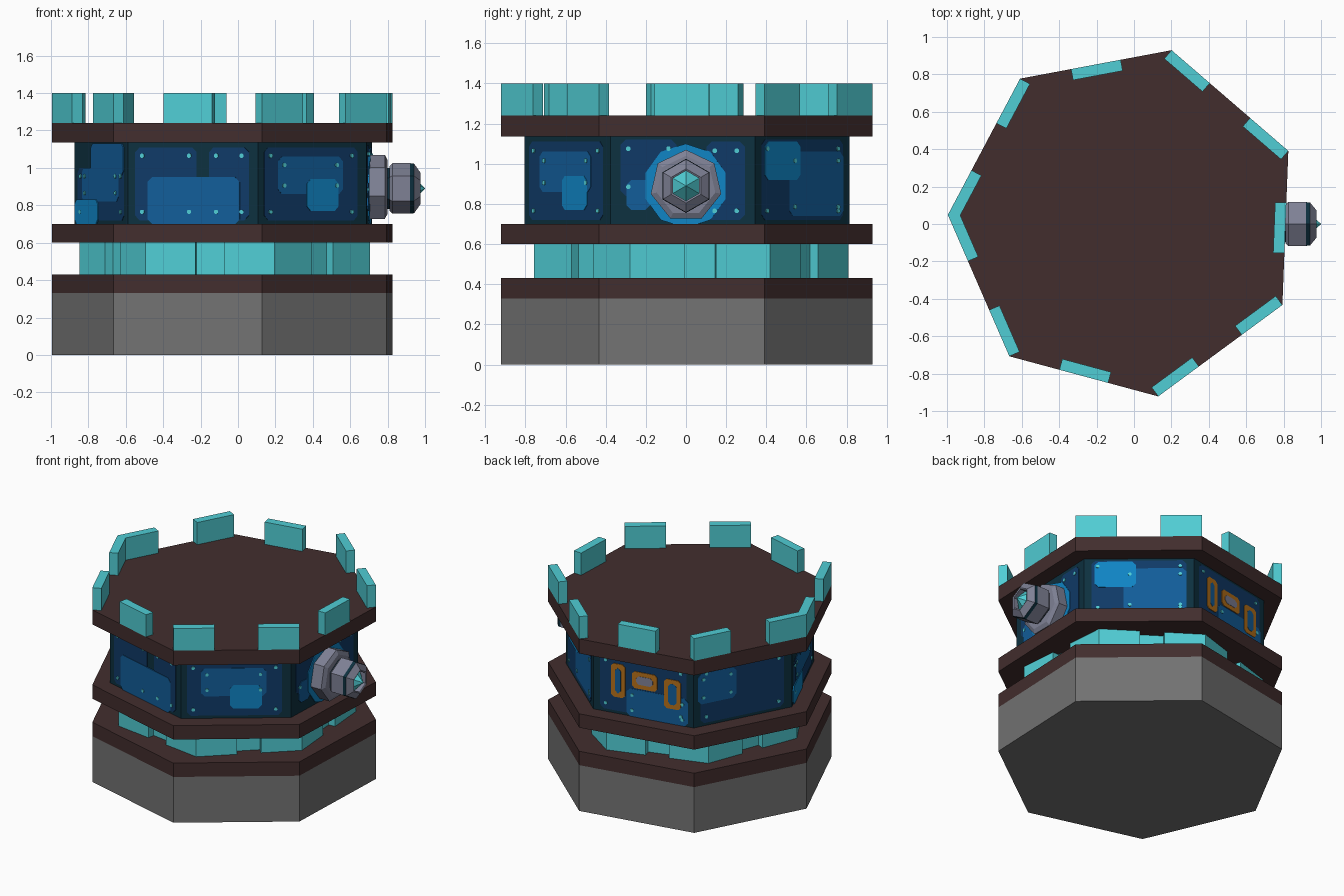
import bpy, bmesh, math
from mathutils import Matrix, Vector

if "Cube" in bpy.data.objects:
    bpy.data.objects.remove(bpy.data.objects["Cube"])


def material(name, r, g, b):
    m = bpy.data.materials.new(name)
    m.use_nodes = True
    m.diffuse_color = (r, g, b, 1)
    m.node_tree.nodes["Principled BSDF"].inputs["Base Color"].default_value = (r, g, b, 1)
    return m


TEAL = material("teal", .08, .61, .66)
BROWN = material("dark brown", .055, .027, .027)
STONE = material("stone grey", .17, .17, .17)
STEEL = material("steel", .21, .22, .30)
WALL = material("dark wall", .004, .03, .05)
NAVY = material("navy", .005, .042, .135)
BLUE = material("mid blue", .006, .11, .32)
BRIGHT = material("bright blue", .005, .23, .55)
ORANGE = material("orange", .46, .16, .01)

SIDES = 7
STEP = math.tau / SIDES
CENTRE = Vector((-.046, .012, 0))
START = math.radians(23.5)


def finish(name, bm, mats):
    bmesh.ops.recalc_face_normals(bm, faces=bm.faces)
    mesh = bpy.data.meshes.new(name)
    bm.to_mesh(mesh)
    bm.free()
    for m in mats:
        mesh.materials.append(m)
    ob = bpy.data.objects.new(name, mesh)
    bpy.context.collection.objects.link(ob)
    return ob


def add_prism(bm, points, low, high, matrix):
    """Extrude a flat outline between two depths."""
    rings = [[bm.verts.new(matrix @ Vector((x, y, d))) for x, y in points] for d in (low, high)]
    bm.faces.new(rings[0][::-1])
    bm.faces.new(rings[1])
    for i in range(len(points)):
        j = (i + 1) % len(points)
        bm.faces.new((rings[0][i], rings[0][j], rings[1][j], rings[1][i]))


def slab(name, radius, low, high, mat, start=START):
    bm = bmesh.new()
    pts = [(radius * math.cos(start + i * STEP), radius * math.sin(start + i * STEP))
           for i in range(SIDES)]
    add_prism(bm, pts, low, high, Matrix.Translation(CENTRE))
    return finish(name, bm, [mat])


def side_frame(i, radius, start=START):
    """Frame on side i: x along the wall, y up, z outwards."""
    a = start + (i + .5) * STEP
    out = Vector((math.cos(a), math.sin(a), 0))
    along = Vector((-out.y, out.x, 0))
    m = Matrix((along, (0, 0, 1), out)).transposed().to_4x4()
    m.translation = CENTRE + out * radius * math.cos(STEP / 2)
    return m


def rectangle(u0, u1, z0, z1, cut=0):
    if not cut:
        return [(u0, z0), (u1, z0), (u1, z1), (u0, z1)]
    return [(u0 + cut, z0), (u1 - cut, z0), (u1, z0 + cut), (u1, z1 - cut),
            (u1 - cut, z1), (u0 + cut, z1), (u0, z1 - cut), (u0, z0 + cut)]


def battlement(name, radius, z0, z1, length, layout, start=START):
    bm = bmesh.new()
    half = radius * math.sin(STEP / 2)
    for i, kind in enumerate(layout):
        starts = [-length / 2] if kind == 1 else [-half, half - length]
        for u in starts:
            add_prism(bm, rectangle(u, u + length, z0, z1), -.06, 0, side_frame(i, radius, start))
    return finish(name, bm, [TEAL])


# Stacked floors
slab("stone_base", .95, 0, .33, STONE)
slab("base_floor", .95, .33, .43, BROWN)
slab("middle_floor", .95, .60, .70, BROWN)
slab("tower_wall", .83, .70, 1.135, WALL)
slab("roof_floor", .95, 1.135, 1.24, BROWN)

# Lower ring turned slightly, with blocks at both ends of each side
TURNED = math.radians(-21.1)
slab("lower_core", .75, .43, .60, TEAL, TURNED)
battlement("lower_blocks", .805, .43, .60, .27, [2] * SIDES, TURNED)

# Roof battlements: one block or two on each side
battlement("roof_battlements", .95, 1.24, 1.40, .27, [2, 1, 2, 2, 1, 2, 1])

# Painted plates on each side: colour, u0, u1, z0, z1
PANELS = {
    0: [(NAVY, -.31, .31, .72, 1.12), (BLUE, -.10, .31, .74, 1.06), (BRIGHT, -.29, -.02, .92, 1.11)],
    1: [(NAVY, -.31, .31, .72, 1.12), (BLUE, -.12, .32, .70, .90)],
    2: [(NAVY, -.31, .30, .72, 1.12), (BLUE, -.33, -.05, .86, 1.08)],
    3: [(NAVY, -.31, .31, .72, 1.00), (BLUE, -.25, .24, .82, 1.00),
        (BLUE, -.13, .31, .96, 1.13), (BRIGHT, -.34, -.03, .70, .83)],
    4: [(NAVY, -.32, .02, .72, 1.11), (NAVY, .09, .31, .72, 1.11), (BLUE, -.25, .26, .70, .95)],
    5: [(NAVY, -.32, .30, .72, 1.11), (BLUE, -.23, .20, .86, 1.06), (BRIGHT, -.04, .17, .77, .94)],
    6: [(NAVY, -.31, -.03, .84, 1.12), (NAVY, .12, .31, .72, 1.11), (BLUE, -.28, -.16, .77, .92)],
}
for i, plates in PANELS.items():
    frame = side_frame(i, .83)
    for k, (mat, *box) in enumerate(plates):
        bm = bmesh.new()
        add_prism(bm, rectangle(*box, .025), -.002, .002 * (k + 1), frame)
        finish(f"wall_plate_{i}_{k}", bm, [mat])
    # Small rivets near the plate corners
    bm = bmesh.new()
    for _, u0, u1, z0, z1 in plates[:2]:
        for u in (u0 + .04, u1 - .04):
            for z in (z0 + .045, z1 - .045):
                add_prism(bm, rectangle(u - .011, u + .011, z - .011, z + .011, .006), -.002, .009, frame)
    finish(f"rivets_{i}", bm, [TEAL])

# Orange badges on the back wall
for k, (u, w, z0, z1) in enumerate([(-.18, .05, .82, 1.06), (.01, .09, .91, 1.03), (.21, .06, .81, 1.02)]):
    for part, mat, inset, depth in (("rim", ORANGE, 0, .007), ("fill", STEEL if k == 1 else BLUE, .03, .009)):
        bm = bmesh.new()
        add_prism(bm, rectangle(u - w + inset, u + w - inset, z0 + inset, z1 - inset, .018),
                  -.002, depth, side_frame(1, .83))
        finish(f"badge_{part}_{k}", bm, [mat])

# Bright disc behind the gun
bm = bmesh.new()
disc = [(.015 + .21 * math.cos((i + .5) * math.tau / 10), .89 + .21 * math.sin((i + .5) * math.tau / 10))
        for i in range(10)]
add_prism(bm, disc, -.002, .008, side_frame(6, .83))
finish("gun_disc", bm, [BRIGHT])


def lathe(name, profile, sides, mats, stripe=None):
    """Turn an (x, radius) profile about the gun axis."""
    bm = bmesh.new()
    rings = []
    for x, r in profile:
        angles = [math.pi / 2 + i * math.tau / sides for i in range(sides)]
        rings.append([bm.verts.new((x, r * math.cos(a), .89 + r * math.sin(a))) for a in angles])
    for k in range(len(rings) - 1):
        for i in range(sides):
            j = (i + 1) % sides
            f = bm.faces.new((rings[k][i], rings[k][j], rings[k + 1][j], rings[k + 1][i]))
            f.material_index = 1 if k == stripe else 0
    bm.faces.new(rings[0][::-1])
    bm.faces.new(rings[-1])
    return finish(name, bm, mats)


# Gun on the left side
lathe("gun_mount", [(.68, .18), (.785, .18), (.80, .15)], 7, [STEEL])
lathe("gun_neck", [(.79, .11), (.83, .11)], 6, [WALL])
lathe("gun_barrel", [(.81, .12), (.825, .135), (.92, .135), (.942, .132), (.975, .085), (.97, .075), (.925, .075)],
      6, [STEEL, WALL], stripe=2)
lathe("gun_tip", [(.924, .078), (1.0, .001)], 6, [TEAL])
